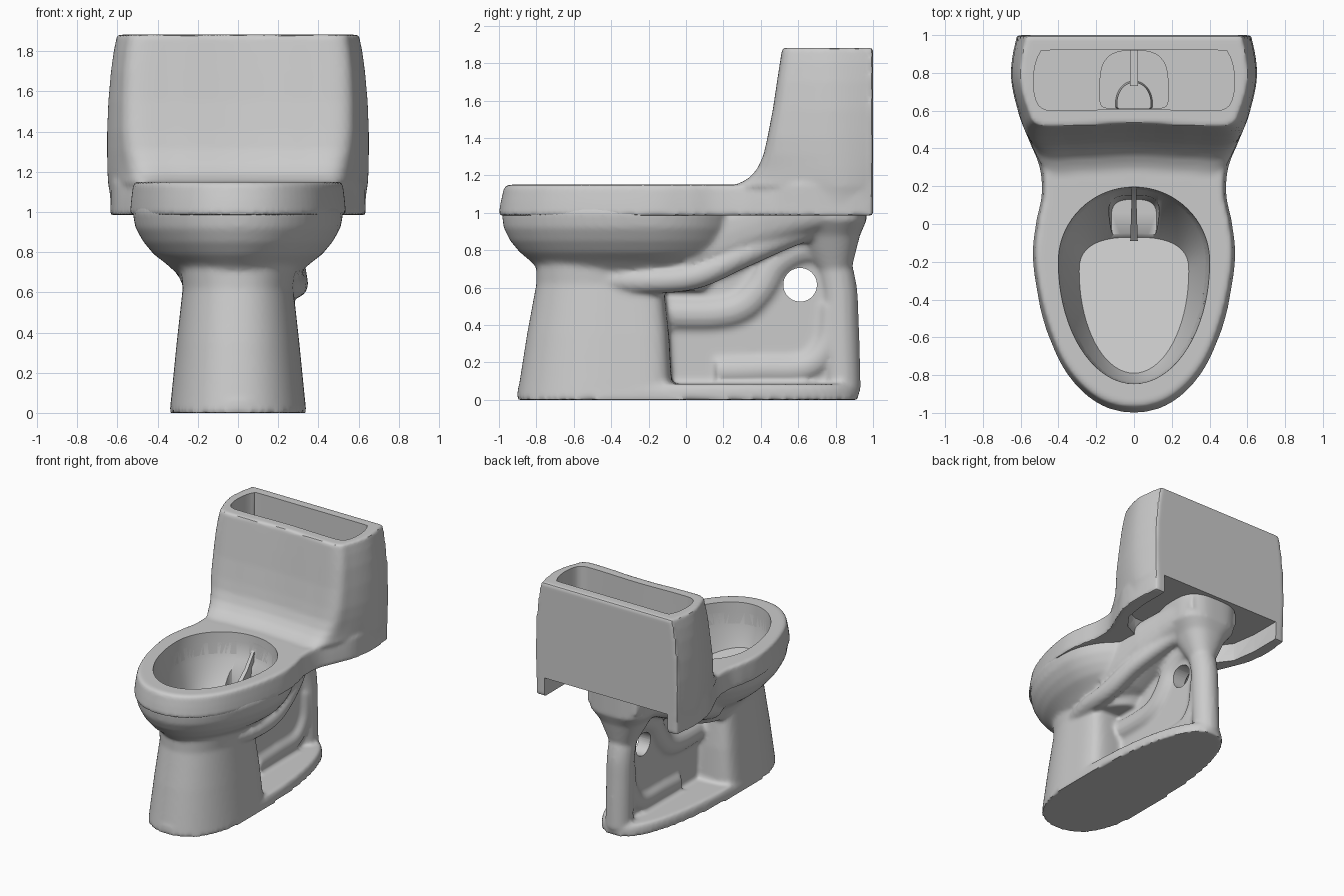
import bpy, bmesh, math
from mathutils import Vector

if "Cube" in bpy.data.objects:
    bpy.data.objects.remove(bpy.data.objects["Cube"])


def spline(pts, n=6, mirror=False):
    """Catmull-Rom samples through the points; mirror = ends meet x = 0 squarely."""
    p = [Vector(q) for q in pts]
    if mirror:
        a, b = Vector((-p[1].x, p[1].y)), Vector((-p[-2].x, p[-2].y))
    else:
        a, b = p[0] * 2 - p[1], p[-1] * 2 - p[-2]
    p = [a] + p + [b]
    out = []
    for i in range(1, len(p) - 2):
        a, b, c, d = p[i - 1:i + 3]
        for k in range(n):
            t = k / n
            out.append(0.5 * (2 * b + (c - a) * t + (2 * a - 5 * b + 4 * c - d) * t * t
                              + (3 * b - a - 3 * c + d) * t ** 3))
    return out + [p[-2]]


def mirrored(half, z, smooth=True, ymax=1.0):
    """Closed ring at height z from a half outline (x, y)."""
    h = spline(half, mirror=True) if smooth else [Vector(q) for q in half]
    h = [(q[0], min(q[1], ymax)) for q in h]
    return [(x, y, z) for x, y in h] + [(-x, y, z) for x, y in reversed(h[1:-1])]


def egg(z, hx, y0, y1, ym=-0.2, pf=2.0, pb=2.0, n=72):
    """Egg ring; z may be a function of y."""
    ring = []
    for i in range(n):
        a = 2 * math.pi * i / n
        c, s = math.cos(a), math.sin(a)
        p = pb if s > 0 else pf
        x = hx * math.copysign(abs(c) ** (2 / p), c)
        y = ym + (y1 - ym if s > 0 else ym - y0) * math.copysign(abs(s) ** (2 / p), s)
        ring.append((x, y, z(y) if callable(z) else z))
    return ring


def tube(path, r, n=20):
    """Rings swept along a smooth path."""
    p = spline(path, 8)
    rings = []
    for i, q in enumerate(p):
        t = (p[min(i + 1, len(p) - 1)] - p[max(i - 1, 0)]).normalized()
        side = (Vector((1, 0, 0)) - t * t.x).normalized()
        up = t.cross(side)
        rings.append([q + r * (side * math.cos(2 * math.pi * k / n) + up * math.sin(2 * math.pi * k / n))
                      for k in range(n)])
    return rings


def part(name, *lofts):
    bm = bmesh.new()
    for rings in lofts:
        rows = [[bm.verts.new(v) for v in r] for r in rings]
        for a, b in zip(rows, rows[1:]):
            for i in range(len(a)):
                j = (i + 1) % len(a)
                bm.faces.new((a[i], a[j], b[j], b[i]))
        bm.faces.new(rows[0][::-1])
        bm.faces.new(rows[-1])
    bmesh.ops.recalc_face_normals(bm, faces=bm.faces)
    me = bpy.data.meshes.new(name)
    bm.to_mesh(me)
    bm.free()
    ob = bpy.data.objects.new(name, me)
    bpy.context.collection.objects.link(ob)
    return ob


def fuse(ob, size, steps):
    rem = ob.modifiers.new("fuse", 'REMESH')
    rem.mode, rem.voxel_size = 'VOXEL', size
    smo = ob.modifiers.new("soften", 'SMOOTH')
    smo.factor, smo.iterations = 0.5, steps


def cut(ob, *cutters):
    for other in cutters:
        m = ob.modifiers.new(other.name, 'BOOLEAN')
        m.object, m.operation, m.solver = other, 'DIFFERENCE', 'EXACT'
        other.hide_render = True


def finish(ob, angle=35):
    bpy.ops.object.select_all(action='DESELECT')
    ob.select_set(True)
    bpy.context.view_layer.objects.active = ob
    bpy.ops.object.convert(target='MESH')
    bpy.ops.object.shade_smooth_by_angle(angle=math.radians(angle))


# Rim deck: full plan outline from bowl front to tank back
plan = [(0, -1), (0.2, -0.945), (0.37, -0.77), (0.48, -0.5), (0.535, -0.2), (0.52, 0), (0.49, 0.15),
        (0.5, 0.3), (0.56, 0.45), (0.615, 0.6), (0.635, 0.78), (0.615, 0.99), (0.55, 1), (0, 1)]


def deck_ring(z, s):
    return mirrored([(x * (s if y < 0.5 else 1), y * s if y < 0 else y) for x, y in plan], z)


deck = [deck_ring(0.985, 0.997), deck_ring(1.0, 1), deck_ring(1.06, 0.99),
        deck_ring(1.125, 0.975), deck_ring(1.142, 0.966), deck_ring(1.15, 0.95)]


# Tank: rounded front, concave fillet down to the deck
def tank_ring(z, f, w, c):
    return mirrored([(0, f + 0.025), (c * 0.6, f + 0.012), (c, f + 0.015),
                     ((c + w) / 2 + 0.01, f + (0.78 - f) * 0.37),
                     (w, 0.78), (w - 0.03, 0.985), (w - 0.07, 1), (0, 1)], z)


tank_rows = [(1.03, 0.5, 0.632, 0.5), (1.1, 0.35, 0.638, 0.46), (1.145, 0.24, 0.645, 0.44),
             (1.16, 0.29, 0.646, 0.46), (1.19, 0.34, 0.648, 0.48), (1.24, 0.38, 0.65, 0.5),
             (1.31, 0.41, 0.651, 0.52), (1.4, 0.43, 0.651, 0.53), (1.55, 0.458, 0.645, 0.53),
             (1.7, 0.48, 0.632, 0.525), (1.8, 0.495, 0.618, 0.515), (1.865, 0.505, 0.605, 0.505),
             (1.882, 0.51, 0.6, 0.5)]
upper = part("rim_and_tank", deck, [tank_ring(*r) for r in tank_rows])
fuse(upper, 0.015, 2)

# Lower body: bowl, pedestal, foot, trapway and supply channel fused together
bowl = [egg(1.07, 0.5, -0.96, 0.3), egg(1.0, 0.525, -0.985, 0.32), egg(0.92, 0.51, -0.975, 0.31),
        egg(0.85, 0.47, -0.94, 0.29), egg(0.79, 0.42, -0.89, 0.27), egg(0.74, 0.355, -0.83, 0.24),
        egg(0.69, 0.3, -0.78, 0.2), egg(0.58, 0.25, -0.7, 0.1)]
pedestal = [egg(0, 0.34, -0.905, -0.07, -0.4, 2.2, 6), egg(0.35, 0.305, -0.85, -0.09, -0.4, 2.2, 6),
            egg(0.62, 0.275, -0.8, -0.12, -0.4, 2.2, 6), egg(0.72, 0.285, -0.8, -0.1, -0.4, 2.2, 6)]
foot = [egg(0, 0.34, -0.905, 0.925, -0.25, 2.2, 2.3), egg(0.06, 0.335, -0.9, 0.92, -0.25, 2.2, 2.3),
        egg(0.085, 0.32, -0.88, 0.9, -0.25, 2.2, 2.3)]
trap = tube([(0, y, z) for y, z in [(-0.15, 0.46), (0.15, 0.46), (0.3, 0.5), (0.4, 0.6), (0.48, 0.73),
                                    (0.62, 0.81), (0.75, 0.78), (0.81, 0.62), (0.825, 0.4), (0.835, 0.05)]], 0.1)
outlet = tube([(0, 0.79, 0.5), (0, 0.76, 0.3), (0, 0.64, 0.175), (0, 0.4, 0.16), (0, 0.16, 0.15)], 0.09)
web_side = [(-0.12, 0.04), (0.88, 0.04), (0.83, 0.7), (0.6, 0.85), (0.35, 0.8), (-0.12, 0.66)]
web = [[(x, y, z) for y, z in web_side] for x in (-0.05, 0.05)]
jet = tube([(0.2, -0.45, 0.64), (0.27, -0.2, 0.635), (0.28, 0.05, 0.66), (0.25, 0.3, 0.77),
            (0.17, 0.55, 0.88), (0.1, 0.75, 0.95)], 0.068)


def channel_ring(y, z0, z1, hx, n=32):
    ring = []
    for k in range(n):
        c, s = math.cos(2 * math.pi * k / n), math.sin(2 * math.pi * k / n)
        ring.append((hx * math.copysign(abs(c) ** 0.7, c), y,
                     (z0 + z1) / 2 + (z1 - z0) / 2 * math.copysign(abs(s) ** 0.7, s)))
    return ring


channel = [channel_ring(0.0, 0.6, 1.04, 0.34), channel_ring(0.2, 0.66, 1.1, 0.33),
           channel_ring(0.4, 0.75, 1.16, 0.31), channel_ring(0.6, 0.84, 1.17, 0.27),
           channel_ring(0.93, 0.95, 1.17, 0.22)]
collar = [egg(1.16, 0.25, 0.5, 0.97, 0.75, 3, 3), egg(0.96, 0.24, 0.5, 0.965, 0.75, 3, 3),
          egg(0.88, 0.18, 0.58, 0.93, 0.76, 2.5, 2.5), egg(0.68, 0.09, 0.7, 0.88, 0.79)]
body = part("pedestal_and_trapway", bowl, pedestal, foot, trap, outlet, web, jet, channel, collar)
fuse(body, 0.016, 4)

# Cutters: bowl interior with sloped floor, drain, tank interior, well, underside recess, trap hole
floor = lambda y: 0.65 - 0.22 * y
bowl_cut = part("bowl_cutter", [egg(1.2, 0.405, -0.85, 0.2), egg(1.14, 0.4, -0.845, 0.195),
                                egg(1.08, 0.395, -0.845, 0.195), egg(0.95, 0.375, -0.835, 0.18),
                                egg(floor, 0.29, -0.79, -0.07, -0.25, 2, 2.6)])
drain_cut = part("drain_cutter", [egg(1.0, 0.15, -0.09, 0.16, 0.04, 4, 3), egg(0.69, 0.12, -0.09, 0.13, 0.03, 4, 3)])
tank_half = [(0, 0.61), (0.35, 0.6), (0.48, 0.61), (0.525, 0.68), (0.53, 0.8), (0.5, 0.9), (0.44, 0.92), (0, 0.92)]
tank_cut = part("tank_cutter", [mirrored(tank_half, z, ymax=0.92) for z in (1.21, 1.95)])
well_cut = part("well_cutter", [egg(z, 0.18, 0.612, 0.918, 0.72, 8, 3) for z in (0.98, 1.3)])
recess_half = [(0, 0.36), (0.3, 0.37), (0.42, 0.43), (0.51, 0.55), (0.54, 0.75), (0.54, 1.04), (0, 1.04)]
recess_cut = part("recess_cutter", [mirrored(recess_half, z, False, 2) for z in (0.9, 1.13)])
hole_cut = part("hole_cutter", [[(x, 0.61 + 0.09 * math.cos(k * math.pi / 20), 0.615 + 0.09 * math.sin(k * math.pi / 20))
                                 for k in range(40)] for x in (-0.4, 0.4)])

cut(upper, recess_cut, tank_cut, well_cut, bowl_cut)
cut(body, bowl_cut, drain_cut, well_cut, hole_cut)
finish(upper, 40)
finish(body, 50)
for ob in (bowl_cut, drain_cut, tank_cut, well_cut, recess_cut, hole_cut):
    bpy.data.objects.remove(ob)

# Small inner parts: drain divider, flush valve seat and its fin
finish(part("drain_divider", [[(-w, y, z), (w, y, z), (w, y, b), (-w, y, b)]
                              for y, z, b, w in ((-0.09, 0.76, 0.66, 0.02), (0.1, 0.92, 0.68, 0.014),
                                                 (0.2, 1.05, 0.9, 0.012))]))
finish(part("valve_seat", [egg(0.96, 0.1, 0.61, 0.76, 0.64, 8, 2), egg(1.06, 0.09, 0.61, 0.75, 0.64, 8, 2)]))
finish(part("valve_fin", [[(-0.02, y, 1.1), (0.02, y, 1.1), (0.02, y, 0.96), (-0.02, y, 0.96)] for y in (0.73, 0.93)]))
